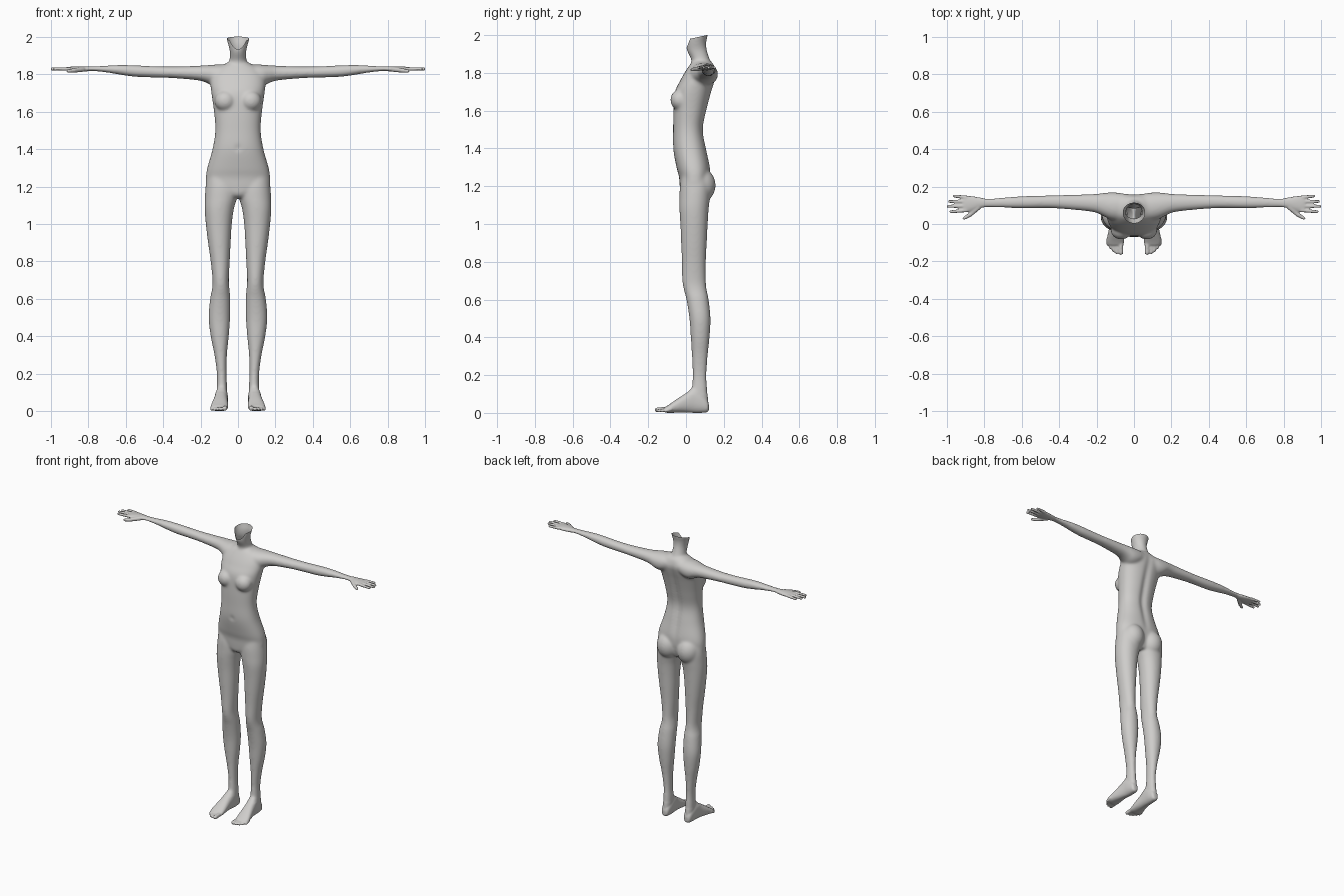
import bpy, bmesh, math
from mathutils import Vector

if "Cube" in bpy.data.objects:
    bpy.data.objects.remove(bpy.data.objects["Cube"])

bm = bmesh.new()


def place(axis, t, a, b):
    return {'x': (t, a, b), 'y': (a, t, b), 'z': (a, b, t)}[axis]


def spline(p0, p1, p2, p3, u):
    return [0.5 * (2 * b + (c - a) * u + (2 * a - 5 * b + 4 * c - d) * u * u
                   + (3 * b - a - 3 * c + d) * u ** 3) for a, b, c, d in zip(p0, p1, p2, p3)]


def loft(axis, rows, side=1, power=2.0, n=40, steps=5):
    """Closed tube; rows are (position, a_min, a_max, b_min, b_max)."""
    fine = []
    for i in range(len(rows) - 1):
        q = [rows[max(i - 1, 0)], rows[i], rows[i + 1], rows[min(i + 2, len(rows) - 1)]]
        fine += [spline(*q, k / steps) for k in range(steps)]
    fine.append(rows[-1])
    rings = []
    for t, a0, a1, b0, b1 in fine:
        ring = []
        for k in range(n):
            w = 2 * math.pi * k / n
            c, s = math.cos(w), math.sin(w)
            c = math.copysign(abs(c) ** (2 / power), c)
            s = math.copysign(abs(s) ** (2 / power), s)
            p = place(axis, t, (a0 + a1) / 2 + c * (a1 - a0) / 2, (b0 + b1) / 2 + s * (b1 - b0) / 2)
            ring.append(bm.verts.new((p[0] * side, p[1], p[2])))
        rings.append(ring)
    for r, s in zip(rings, rings[1:]):
        for k in range(n):
            bm.faces.new((r[k], r[(k + 1) % n], s[(k + 1) % n], s[k]))
    bm.faces.new(rings[0][::-1])
    bm.faces.new(rings[-1])


def blob(center, radii, side=1):
    vs = bmesh.ops.create_uvsphere(bm, u_segments=32, v_segments=20, radius=1)['verts']
    for v in vs:
        v.co = [c + r * x for c, r, x in zip(center, radii, v.co)]
        v.co.x *= side


def capsule(p, q, rp, rq, side=1):
    p, q = Vector(p), Vector(q)
    rot = (q - p).to_track_quat('Z', 'Y')
    vs = bmesh.ops.create_uvsphere(bm, u_segments=16, v_segments=12, radius=1)['verts']
    for v in vs:
        end, r = (q, rq) if v.co.z > 0.01 else (p, rp)
        v.co = end + rot @ (v.co * r)
        v.co.x *= side


# Torso and neck
torso = [(1.14, .04, -.01, .10), (1.16, .09, -.028, .11), (1.2, .165, -.033, .122),
         (1.25, .171, -.037, .128), (1.3, .164, -.05, .128), (1.4, .136, -.068, .108),
         (1.5, .121, -.068, .092), (1.6, .128, -.066, .11), (1.7, .142, -.058, .136),
         (1.76, .148, -.03, .154), (1.8, .14, -.008, .162), (1.835, .11, .015, .152),
         (1.855, .07, .03, .138), (1.865, .05, .04, .12)]
loft('z', [(z, -w, w, f, b) for z, w, f, b in torso], power=2.3, n=64)
neck = [(1.78, .06, .03, .14), (1.84, .058, .025, .142), (1.87, .047, .028, .127),
        (1.92, .044, .004, .111), (1.96, .053, 0, .107), (2.0, .063, .004, .115),
        (2.06, .068, 0, .12)]
loft('z', [(z, -w, w, f, b) for z, w, f, b in neck])

for side in (1, -1):
    blob((.068, -.033, 1.657), (.057, .05, .055), side)     # chest
    blob((.078, .07, 1.205), (.08, .087, .095), side)       # seat

    # Leg
    loft('z', [(1.26, .03, .165, -.02, .11), (1.2, .004, .173, -.032, .13),
               (1.14, .006, .177, -.035, .127), (1.08, .022, .178, -.035, .12),
               (1.0, .033, .172, -.03, .115), (.9, .039, .16, -.026, .11),
               (.8, .044, .146, -.022, .105), (.7, .049, .136, -.02, .105),
               (.65, .045, .139, -.011, .11), (.6, .041, .149, .002, .12),
               (.5, .042, .157, .018, .13), (.4, .049, .146, .025, .125),
               (.3, .059, .126, .031, .115), (.2, .061, .113, .035, .109),
               (.12, .058, .114, .03, .113), (.05, .058, .115, .025, .118)], side, 2.1)
    # Foot and toes
    loft('y', [(.121, .075, .098, .015, .045), (.112, .062, .111, .004, .07),
               (.08, .055, .118, 0, .11), (.04, .054, .122, 0, .135),
               (0, .055, .128, .002, .105), (-.05, .053, .139, .001, .072),
               (-.09, .053, .146, 0, .044), (-.112, .056, .14, .002, .03)], side, 2.3)
    for x, tip, r in ((.07, -.152, .0135), (.092, -.152, .0095), (.109, -.142, .0092),
                      (.125, -.126, .009), (.139, -.108, .009)):
        capsule((x, -.08, .02), (x, tip, r + .002), r, r, side)

    # Arm
    loft('x', [(.04, .04, .16, 1.76, 1.85), (.09, .02, .168, 1.735, 1.853),
               (.13, .025, .169, 1.735, 1.851), (.17, .045, .165, 1.755, 1.848),
               (.22, .064, .16, 1.768, 1.845), (.35, .078, .156, 1.779, 1.841),
               (.45, .084, .153, 1.782, 1.843), (.55, .083, .151, 1.786, 1.848),
               (.63, .084, .147, 1.797, 1.85), (.7, .087, .142, 1.809, 1.846),
               (.78, .089, .137, 1.817, 1.842), (.82, .085, .141, 1.814, 1.842),
               (.86, .07, .148, 1.814, 1.842), (.895, .062, .152, 1.817, 1.84),
               (.912, .065, .15, 1.82, 1.838)], side, 2.1)
    # Fingers and thumb
    for y0, y1, tip in ((.072, .066, .978), (.096, .094, .993), (.12, .121, .986), (.143, .149, .959)):
        capsule((.895, y0, 1.829), (tip, y1, 1.828), .0098, .0085, side)
    capsule((.83, .09, 1.826), (.875, .05, 1.82), .014, .012, side)
    capsule((.875, .05, 1.82), (.907, .031, 1.817), .012, .009, side)

# Fuse the parts into one skin
mesh = bpy.data.meshes.new("body")
bm.to_mesh(mesh)
bm.free()
body = bpy.data.objects.new("body", mesh)
bpy.context.collection.objects.link(body)
mod = body.modifiers.new("fuse", 'REMESH')
mod.mode = 'VOXEL'
mod.voxel_size = .005
skin = bpy.data.meshes.new_from_object(body.evaluated_get(bpy.context.evaluated_depsgraph_get()))
body.modifiers.clear()
body.data = skin

bm = bmesh.new()
bm.from_mesh(skin)
# Spine groove and navel
for v in bm.verts:
    x, y, z = v.co
    if y > .06 and 1.25 < z < 1.85 and abs(x) < .08:
        v.co.y -= .014 * math.exp(-(x / .02) ** 2) * math.sin(math.pi * (z - 1.25) / .6) ** .7
    if y < 0:
        v.co.y += .012 * math.exp(-(x / .009) ** 2 - ((z - 1.405) / .011) ** 2)
# Blend the joins, lightly on hands and feet
large = [v for v in bm.verts if abs(v.co.x) < .8 and v.co.z > .1]
axes = dict(use_axis_x=True, use_axis_y=True, use_axis_z=True)
for i in range(18):
    bmesh.ops.smooth_vert(bm, verts=large, factor=.5, **axes)
for i in range(2):
    bmesh.ops.smooth_vert(bm, verts=bm.verts[:], factor=.5, **axes)
# Open neck: steep cut in front, nearly level cut on top
for co, no in (((0, 0, 1.925), (0, -2.5, 1)), ((0, .11, 2.0), (0, -.22, 1))):
    top = [v for v in bm.verts if v.co.z > 1.88 and abs(v.co.x) < .1]
    faces = {f for v in top for f in v.link_faces}
    edges = {e for f in faces for e in f.edges}
    verts = {v for f in faces for v in f.verts}
    bmesh.ops.bisect_plane(bm, geom=list(verts) + list(edges) + list(faces), dist=1e-5,
                           plane_co=co, plane_no=Vector(no).normalized(), clear_outer=True)
bmesh.ops.recalc_face_normals(bm, faces=bm.faces[:])
for f in bm.faces:
    f.smooth = True
    f.material_index = 0
bm.to_mesh(skin)
bm.free()

grey = bpy.data.materials.new("warm grey")
grey.diffuse_color = (.62, .61, .595, 1)
grey.use_nodes = True
grey.node_tree.nodes["Principled BSDF"].inputs["Base Color"].default_value = grey.diffuse_color
skin.materials.clear()
skin.materials.append(grey)
